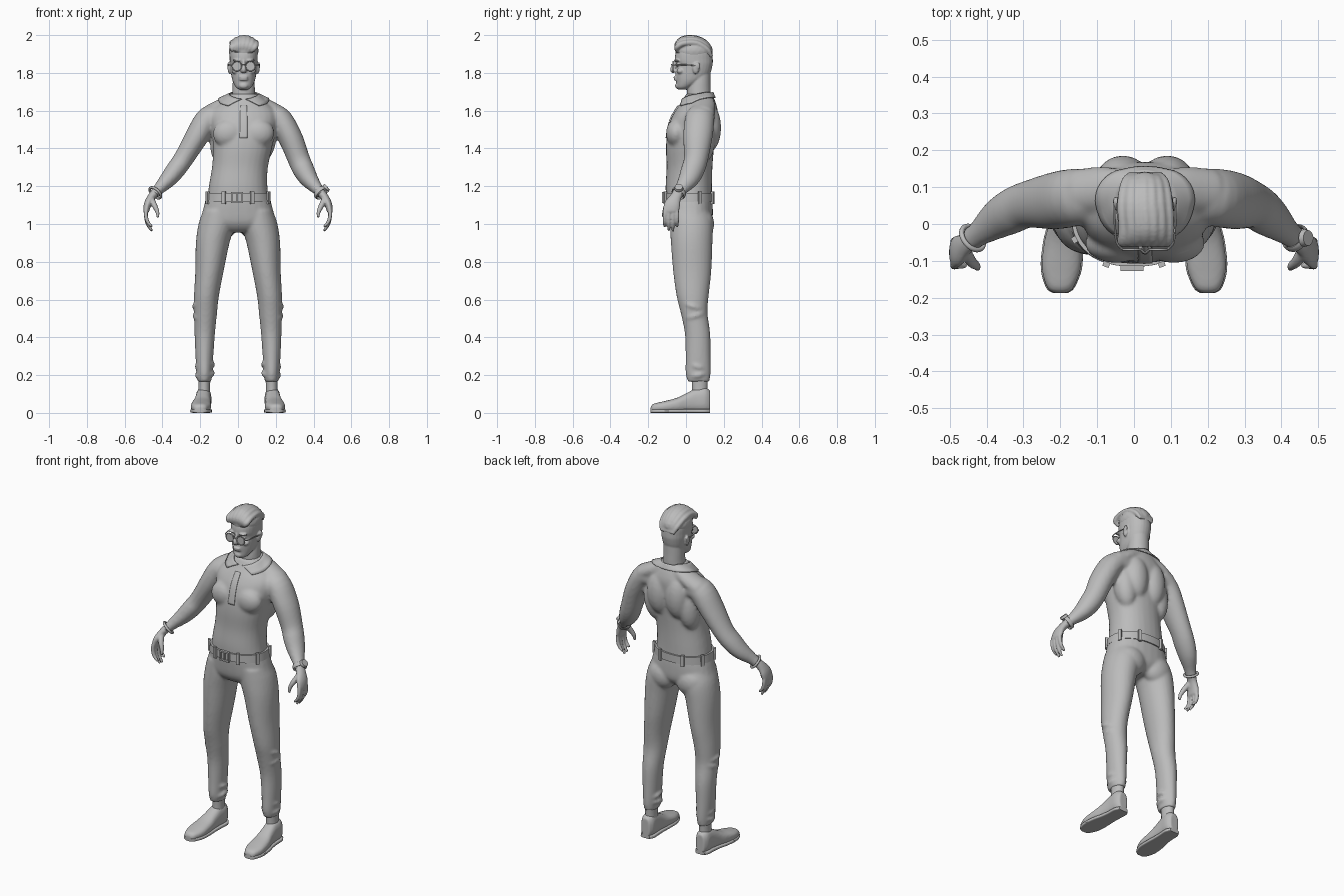
import bpy, bmesh, math
from mathutils import Vector, Matrix

if "Cube" in bpy.data.objects:
    bpy.data.objects.remove(bpy.data.objects["Cube"])

X, Y, Z = Vector((1, 0, 0)), Vector((0, 1, 0)), Vector((0, 0, 1))
SIDES = (-1, 1)

grey = bpy.data.materials.new("plain grey")
grey.use_nodes = True
grey.diffuse_color = (0.5, 0.5, 0.5, 1)
grey.node_tree.nodes["Principled BSDF"].inputs["Base Color"].default_value = (0.5, 0.5, 0.5, 1)


def spline(keys, sub):
    """Smoothly interpolate rows of numbers."""
    k = [Vector(r) for r in keys]
    k = [k[0] * 2 - k[1]] + k + [k[-1] * 2 - k[-2]]
    out = []
    for a, b, c, d in zip(k, k[1:], k[2:], k[3:]):
        for i in range(sub):
            t = i / sub
            out.append(b + (c - a) * (t / 2) + (a * 2 - b * 5 + c * 4 - d) * (t * t / 2)
                       + (b * 3 - a - c * 3 + d) * (t ** 3 / 2))
    return out + [k[-2]]


def loft(bm, keys, axis=None, ref=Y, n=28, sub=4, power=2.0, side=1):
    """Skin rings (x, y, z, half width, half depth) into a closed solid."""
    rows = spline(keys, sub)
    pts = [Vector(r[:3]) for r in rows]
    rings = []
    for i, r in enumerate(rows):
        t = axis or (pts[min(i + 1, len(pts) - 1)] - pts[max(i - 1, 0)]).normalized()
        u = ref.cross(t).normalized()
        v = t.cross(u)
        ring = []
        for j in range(n):
            a = math.tau * j / n
            c, s = (math.copysign(abs(f) ** (2 / power), f) for f in (math.cos(a), math.sin(a)))
            p = pts[i] + u * (c * r[3]) + v * (s * r[4])
            ring.append(bm.verts.new((p.x * side, p.y, p.z)))
        rings.append(ring)
    for a, b in zip(rings, rings[1:]):
        for j in range(n):
            bm.faces.new((a[j], a[(j + 1) % n], b[(j + 1) % n], b[j]))
    bm.faces.new(rings[0])
    bm.faces.new(rings[-1])


def body(bm, keys, **kw):
    """Upright loft from rows (z, centre x, half width, front y, back y)."""
    loft(bm, [(x, (f + b) / 2, z, w, (b - f) / 2) for z, x, w, f, b in keys], axis=Z, **kw)


def blob(bm, pos, size, side=1):
    m = Matrix.Translation((pos[0] * side, pos[1], pos[2])) @ Matrix.Diagonal((*size, 1))
    bmesh.ops.create_icosphere(bm, subdivisions=3, radius=1, matrix=m)


def box(bm, pos, size, turn=0):
    m = Matrix.Translation(pos) @ Matrix.Rotation(turn, 4, "Z") @ Matrix.Diagonal((*size, 1))
    bmesh.ops.create_cube(bm, size=1, matrix=m)


def ring(bm, pos, axis, radius, thick, wide, n=32, m=10):
    """Torus with an oval section."""
    q = Z.rotation_difference(Vector(axis))
    v = [[bm.verts.new(Vector(pos) + q @ Vector((
        (radius + thick * math.cos(b)) * math.cos(a), (radius + thick * math.cos(b)) * math.sin(a),
        wide * math.sin(b)))) for b in (math.tau * j / m for j in range(m))]
        for a in (math.tau * i / n for i in range(n))]
    for i in range(n):
        for j in range(m):
            bm.faces.new((v[i][j], v[(i + 1) % n][j], v[(i + 1) % n][(j + 1) % m], v[i][(j + 1) % m]))


def finish(name, bm, voxel=0, smooth=4, wrap=None, thick=0):
    bmesh.ops.recalc_face_normals(bm, faces=bm.faces)
    for v in bm.verts:  # the upper body leans a little to its left
        t = min(max((v.co.z - 1.17) / 0.33, 0), 1)
        v.co.x += 0.03 * t * t * (3 - 2 * t)
    me = bpy.data.meshes.new(name)
    bm.to_mesh(me)
    bm.free()
    me.materials.append(grey)
    ob = bpy.data.objects.new(name, me)
    bpy.context.collection.objects.link(ob)
    bpy.ops.object.select_all(action="DESELECT")
    ob.select_set(True)
    bpy.context.view_layer.objects.active = ob
    bpy.ops.object.shade_smooth_by_angle(angle=math.radians(40))
    if voxel:
        mod = ob.modifiers.new("blend", "REMESH")
        mod.mode, mod.voxel_size, mod.use_smooth_shade = "VOXEL", voxel, True
        mod = ob.modifiers.new("soften", "SMOOTH")
        mod.factor, mod.iterations = 0.5, smooth
    if wrap:
        mod = ob.modifiers.new("drape", "SHRINKWRAP")
        mod.target, mod.wrap_mode, mod.offset = wrap, "OUTSIDE", 0.004
    if thick:
        mod = ob.modifiers.new("thickness", "SOLIDIFY")
        mod.thickness, mod.offset = thick, 0
    return ob


# Shirt torso with muscles and both arms
bm = bmesh.new()
body(bm, [(1.12, 0, .165, -.105, .138), (1.2, 0, .155, -.108, .138), (1.3, 0, .148, -.103, .14),
          (1.4, 0, .156, -.106, .148), (1.48, 0, .168, -.1, .158), (1.55, 0, .178, -.083, .166),
          (1.6, 0, .17, -.057, .168), (1.65, 0, .115, -.022, .155), (1.69, 0, .068, 0, .137)], power=2.2)
for s in SIDES:
    blob(bm, (.078, -.052, 1.48), (.085, .054, .075), s)
    blob(bm, (.06, .122, 1.51), (.072, .064, .13), s)
    blob(bm, (.11, .09, 1.45), (.065, .065, .13), s)
    loft(bm, [(.03, .1, 1.675, .03, .04), (.1, .095, 1.63, .042, .06), (.18, .085, 1.58, .05, .065)], side=s)
    loft(bm, [(.12, .08, 1.57, .06, .07), (.185, .073, 1.558, .066, .078), (.245, .063, 1.465, .063, .078),
              (.305, .053, 1.345, .056, .064), (.34, .035, 1.285, .054, .062), (.375, .012, 1.235, .046, .054),
              (.42, -.025, 1.185, .031, .036), (.447, -.046, 1.155, .026, .032)], side=s)
shirt = finish("shirt_and_arms", bm, .009, 6)

# Hands with curled fingers
for s, name in zip(SIDES, ("right_hand", "left_hand")):
    bm = bmesh.new()
    loft(bm, [(.435, -.037, 1.17, .023, .028), (.46, -.056, 1.14, .021, .031), (.478, -.072, 1.105, .02, .042),
              (.486, -.08, 1.07, .016, .042), (.486, -.08, 1.06, .01, .036)], side=s)
    for y, tip in ((-.113, .985), (-.091, .965), (-.069, .962), (-.047, .985)):
        loft(bm, [(.484, y * .9 - .008, 1.085, .011, .011), (.488, y, 1.05, .011, .011),
                  (.479, y, (1.04 + tip) / 2, .01, .01), (.455, y, tip, .007, .007)], n=14, side=s)
    loft(bm, [(.46, -.07, 1.135, .016, .018), (.443, -.1, 1.1, .015, .016), (.427, -.114, 1.065, .011, .012),
              (.424, -.12, 1.035, .007, .008)], n=14, side=s)
    finish(name, bm, .005, 3)

# Wrist bracelet and watch
bm = bmesh.new()
ring(bm, (-.438, -.038, 1.165), (-.59, -.5, -.63), .037, .007, .007)
finish("bracelet", bm)
bm = bmesh.new()
ring(bm, (.438, -.038, 1.165), (.59, -.5, -.63), .036, .004, .012)
out = Vector((.73, 0, .68))
m = Matrix.Translation(Vector((.438, -.038, 1.165)) + out * .04) @ out.to_track_quat("Z", "Y").to_matrix().to_4x4()
bmesh.ops.create_cone(bm, cap_ends=True, segments=24, radius1=.024, radius2=.021, depth=.014, matrix=m)
finish("watch", bm)

# Trousers: hips, seat, legs and cloth folds
bm = bmesh.new()
body(bm, [(1.15, 0, .165, -.106, .138), (1.08, 0, .184, -.1, .142), (1.01, 0, .198, -.088, .138),
          (.97, 0, .15, -.06, .11), (.955, 0, .08, -.03, .08)], power=2.3)
for s in SIDES:
    blob(bm, (.09, .085, 1.0), (.088, .064, .085), s)
    body(bm, [(1.07, .105, .08, -.085, .12), (1.0, .112, .097, -.085, .142), (.9, .134, .089, -.08, .14),
              (.75, .151, .075, -.068, .134), (.62, .167, .066, -.05, .12), (.53, .172, .061, -.028, .114),
              (.42, .176, .054, -.006, .128), (.3, .178, .047, -.002, .13), (.21, .178, .041, -.002, .13),
              (.165, .178, .036, .01, .124)], side=s)
    for z, y, r, tilt in ((.57, .04, .06, .35), (.52, .045, .058, -.3), (.25, .064, .047, .3), (.205, .064, .046, -.2)):
        ring(bm, (.175 * s, y, z), (.15 * s, tilt, 1), r, .008, .012)
trousers = finish("trousers", bm, .008, 5)

# Ankles and shoes with soles
shoe = [(-.187, .2, .018, .03), (-.172, .2, .036, .045), (-.12, .197, .053, .058), (-.05, .193, .051, .076),
        (0, .188, .044, .1), (.05, .184, .041, .125), (.1, .182, .041, .132), (.128, .182, .027, .115)]
for s, name in zip(SIDES, ("right", "left")):
    bm = bmesh.new()
    body(bm, [(.06, .18, .032, .03, .115), (.13, .179, .031, .032, .113), (.2, .178, .033, .028, .117)], side=s)
    finish(name + "_ankle", bm)
    bm = bmesh.new()
    loft(bm, [(x, y, h / 2 + .003, w, h / 2) for y, x, w, h in shoe], axis=Y, ref=Z, power=2.5, side=s)
    finish(name + "_shoe", bm, .006, 3)
    bm = bmesh.new()
    loft(bm, [(x, y, .01, w + .003, .01) for y, x, w, h in shoe], axis=Y, ref=Z, power=5, side=s)
    finish(name + "_sole", bm)

# Belt, loops and buckle
bm = bmesh.new()
body(bm, [(1.117, 0, .174, -.116, .147), (1.163, 0, .169, -.116, .147)], n=48, power=2.2)
finish("belt", bm)
bm = bmesh.new()
for deg in (25, 65, 115, 155):
    for s in SIDES:
        a = math.radians(deg) * s
        x, y = .178 * math.sin(a), .0155 - .138 * math.cos(a)
        box(bm, (x, y, 1.14), (.018, .014, .066), math.atan2(x / .178 ** 2, -(y - .0155) / .138 ** 2))
for s in SIDES:
    box(bm, (-.005 + .027 * s, -.12, 1.14), (.008, .014, .06))
    box(bm, (-.005, -.12, 1.14 + .026 * s), (.06, .014, .008))
box(bm, (-.005, -.121, 1.14), (.006, .012, .05))
finish("belt_loops_and_buckle", bm)

# Folded collar
bm = bmesh.new()
rows = []
for i in range(49):
    k = i / 24 - 1  # runs from the front, round the back, to the front
    sgn, a = (1 if k >= 0 else -1), math.radians(180 - 172 * abs(k))
    b = math.radians(180 - 142 * abs(k))
    f = (1 + math.cos(a)) / 2
    inner = Vector((.067 * math.sin(a) * sgn, .067 - .074 * math.cos(a), 1.698 - .045 * f))
    outer = Vector((.13 * math.sin(b) * sgn, .065 - (.09 + .027 * f) * math.cos(b), 1.668 - .045 * f * f))
    rows.append([bm.verts.new(inner.lerp(outer, j / 4)) for j in range(5)])
for p, q in zip(rows, rows[1:]):
    for j in range(4):
        bm.faces.new((p[j], p[j + 1], q[j + 1], q[j]))
finish("collar", bm, wrap=shirt, thick=.006)

# Button placket
bm = bmesh.new()
bmesh.ops.create_grid(bm, x_segments=4, y_segments=20, size=1,
                      matrix=Matrix.Translation((0, -.06, 1.545)) @ Matrix.Rotation(math.pi / 2, 4, "X")
                      @ Matrix.Diagonal((.018, .095, 1, 1)))
placket = finish("placket", bm, wrap=shirt, thick=.003)
placket.modifiers["drape"].wrap_mode = "ABOVE_SURFACE"

# Head, neck and face
bm = bmesh.new()
body(bm, [(1.62, 0, .066, .01, .13), (1.7, 0, .06, .006, .131), (1.75, 0, .058, .015, .13), (1.8, 0, .055, .02, .13)])
body(bm, [(1.712, 0, .024, -.042, .01), (1.725, 0, .042, -.049, .03), (1.755, 0, .058, -.052, .085),
          (1.79, 0, .066, -.056, .125), (1.84, 0, .072, -.05, .14), (1.87, 0, .074, -.059, .142),
          (1.91, 0, .074, -.054, .138), (1.95, 0, .064, -.035, .12), (1.975, 0, .035, 0, .085)], power=2.2)
loft(bm, [(0, -.048, 1.868, .009, .012), (0, -.062, 1.84, .009, .012), (0, -.072, 1.817, .013, .012),
          (0, -.062, 1.803, .01, .01)], n=16)
for y, z in ((-.056, 1.777), (-.054, 1.765)):
    blob(bm, (0, y, z), (.024, .011, .006))
blob(bm, (0, -.042, 1.732), (.025, .016, .017))
for s in SIDES:
    blob(bm, (.011, -.06, 1.812), (.009, .011, .008), s)
    blob(bm, (.034, -.046, 1.866), (.026, .017, .007), s)
    blob(bm, (.042, -.03, 1.81), (.022, .02, .016), s)
    blob(bm, (.033, -.041, 1.842), (.015, .013, .009), s)
    blob(bm, (.074, .052, 1.825), (.011, .018, .031), s)
    blob(bm, (.081, .06, 1.837), (.006, .015, .019), s)
finish("head", bm, .0045, 3)

# Swept-back hair
bm = bmesh.new()
blob(bm, (0, .042, 1.917), (.079, .1, .068))
for i in range(-3, 4):
    x, d = i * .02, 7 * (i * .02) ** 2
    loft(bm, [(x * .8 - .01, -.046, 1.915, .01, .012), (x, -.047, 1.95 - d / 2, .015, .016),
              (x + .004, -.012, 1.982 - d, .015, .016), (x, .055, 1.983 - d, .015, .016),
              (x * .85, .112, 1.95 - d, .014, .015), (x * .6, .136, 1.885, .008, .01)], ref=X, n=14)
finish("hair", bm, .005, 2)

# Round glasses
bm = bmesh.new()
for s in SIDES:
    ring(bm, (.036 * s, -.069, 1.835), Y, .025, .0025, .003)
    m = Matrix.Translation((.036 * s, -.069, 1.835)) @ Matrix.Rotation(math.pi / 2, 4, "X")
    bmesh.ops.create_cone(bm, cap_ends=True, segments=32, radius1=.025, radius2=.025, depth=.002, matrix=m)
    loft(bm, [(.061, -.069, 1.842, .003, .003), (.077, -.05, 1.843, .003, .003), (.082, 0, 1.843, .003, .003),
              (.083, .055, 1.838, .003, .003)], ref=Z, n=8, side=s)
loft(bm, [(-.012, -.07, 1.84, .003, .003), (0, -.078, 1.845, .003, .003), (.012, -.07, 1.84, .003, .003)], ref=Z, n=8)
finish("glasses", bm)
